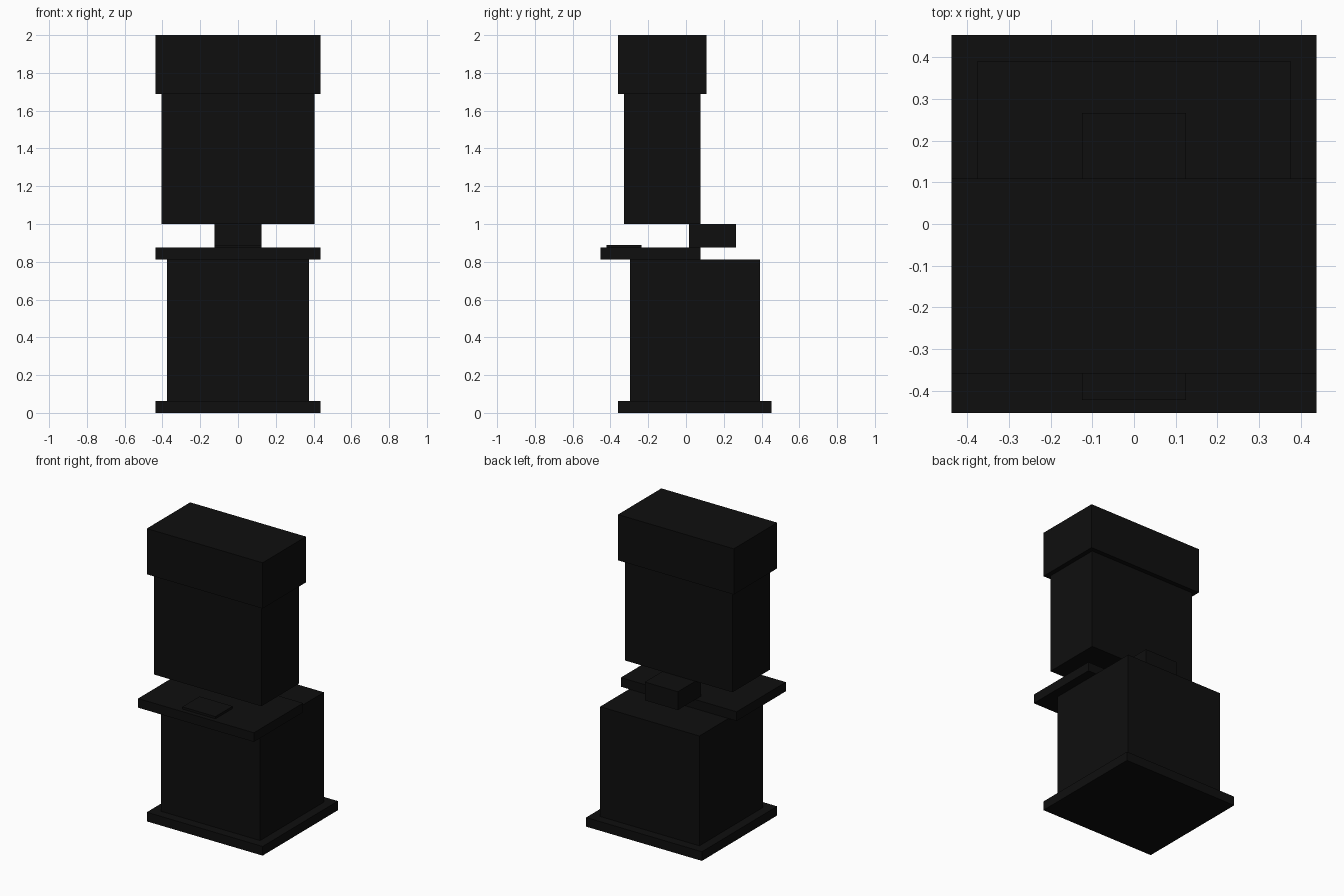
import bpy
import bmesh
from mathutils import Vector

cube = bpy.data.objects.get("Cube")
if cube:
    bpy.data.objects.remove(cube, do_unlink=True)

# Single near-black finish
BLACK = (0.0045, 0.0045, 0.0045, 1)
black = bpy.data.materials.new("matte_black")
black.use_nodes = True
black.diffuse_color = BLACK
black.node_tree.nodes["Principled BSDF"].inputs["Base Color"].default_value = BLACK


def block(name, width, y_range, z_range):
    """Flat-sided box centred on x, spanning the given y and z ranges."""
    (y0, y1), (z0, z1) = y_range, z_range
    size = Vector((width, y1 - y0, z1 - z0))
    bm = bmesh.new()
    bmesh.ops.create_cube(bm, size=1)
    bmesh.ops.scale(bm, vec=size, verts=bm.verts)
    mesh = bpy.data.meshes.new(name)
    bm.to_mesh(mesh)
    bm.free()
    mesh.materials.append(black)
    obj = bpy.data.objects.new(name, mesh)
    obj.location = (0, (y0 + y1) / 2, (z0 + z1) / 2)
    bpy.context.collection.objects.link(obj)
    return obj


# Lower cabinet on its plinth
block("plinth", 0.875, (-0.359, 0.453), (0, 0.0625))
block("lower_cabinet", 0.75, (-0.297, 0.391), (0.0625, 0.8125))

# Overhanging shelf with a small raised pad
block("shelf", 0.875, (-0.453, 0.078), (0.8125, 0.875))
block("shelf_pad", 0.25, (-0.422, -0.236), (0.875, 0.89))

# Neck carrying the upper cabinet and its cap
block("neck", 0.25, (0.016, 0.266), (0.875, 1.0))
block("upper_cabinet", 0.8125, (-0.328, 0.078), (1.0, 1.6875))
block("top_cap", 0.875, (-0.359, 0.109), (1.6875, 2.0))
